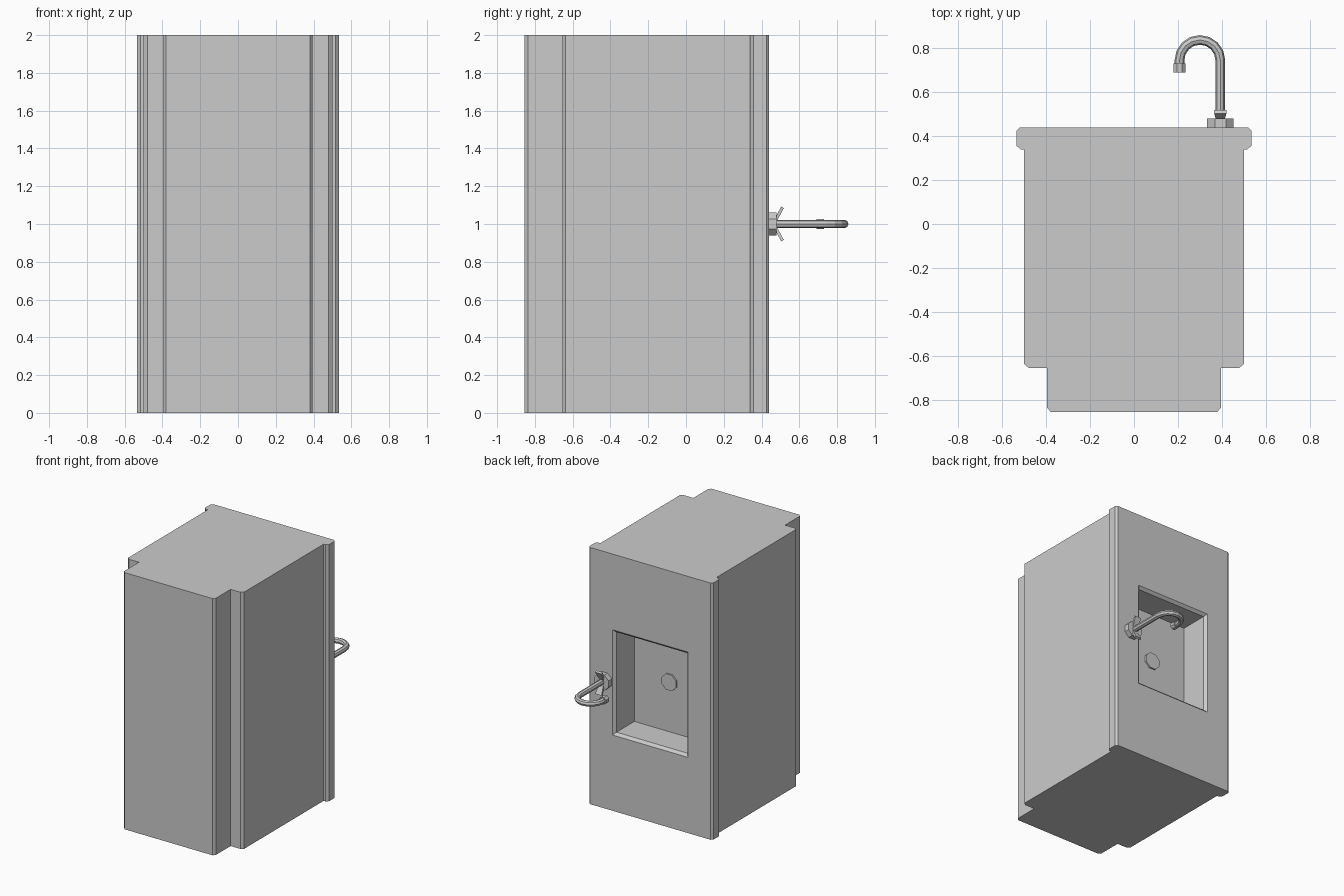
import bpy, bmesh, math
from mathutils import Matrix, Vector

if "Cube" in bpy.data.objects:
    bpy.data.objects.remove(bpy.data.objects["Cube"])


def finish(name, bm):
    bmesh.ops.recalc_face_normals(bm, faces=bm.faces)
    me = bpy.data.meshes.new(name)
    bm.to_mesh(me)
    bm.free()
    ob = bpy.data.objects.new(name, me)
    bpy.context.collection.objects.link(ob)
    return ob


def octagon(name, x, z, y0, y1, r):
    """Eight-sided disc standing along y, flats facing x and z."""
    bm = bmesh.new()
    m = (Matrix.Translation((x, (y0 + y1) / 2, z))
         @ Matrix.Rotation(math.pi / 2, 4, 'X') @ Matrix.Rotation(math.pi / 8, 4, 'Z'))
    bmesh.ops.create_cone(bm, cap_ends=True, segments=8, radius1=r, radius2=r,
                          depth=y1 - y0, matrix=m)
    return finish(name, bm)


# Cabinet: half profile (x, y) mirrored, extruded the full length along z
half = [(0.38, -0.855), (0.395, -0.837), (0.395, -0.655), (0.48, -0.655),
        (0.5, -0.638), (0.5, 0.34), (0.517, 0.34), (0.535, 0.357),
        (0.535, 0.425), (0.52, 0.44)]
outline = half + [(-x, y) for x, y in reversed(half)]
bm = bmesh.new()
base = bm.faces.new([bm.verts.new((x, y, 0)) for x, y in outline])
ext = bmesh.ops.extrude_face_region(bm, geom=[base], use_keep_orig=True)
bmesh.ops.translate(bm, vec=(0, 0, 2),
                    verts=[g for g in ext['geom'] if isinstance(g, bmesh.types.BMVert)])
bmesh.ops.recalc_face_normals(bm, faces=bm.faces)

# Basin: bevelled rim, then straight walls down to the floor
worktop = max(bm.faces, key=lambda f: f.calc_center_median().y)
for hx, hz, y in [(0.325, 0.41, 0.44), (0.305, 0.39, 0.42), (0.305, 0.39, 0.2)]:
    bmesh.ops.inset_individual(bm, faces=[worktop], thickness=0.01)
    for v in worktop.verts:
        v.co = (math.copysign(hx, v.co.x), y, 1 + math.copysign(hz, v.co.z - 1))
finish("sink_cabinet", bm)

# Drain and tap base
TAP_X = 0.393
octagon("drain", 0, 1, 0.19, 0.212, 0.067)
octagon("tap_base", TAP_X, 1, 0.43, 0.48, 0.066)

# Curved spout: octagonal tube along a hook-shaped path
R, CY = 0.093, 0.745
path = [(TAP_X, 0.46)]
path += [(TAP_X - R + R * math.cos(math.pi * i / 8), CY + R * math.sin(math.pi * i / 8))
         for i in range(9)]
path += [(TAP_X - 2 * R, 0.715)]
cu = bpy.data.curves.new("spout", 'CURVE')
cu.dimensions = '3D'
cu.bevel_depth = 0.022
cu.bevel_resolution = 2
cu.use_fill_caps = True
sp = cu.splines.new('POLY')
sp.points.add(len(path) - 1)
for p, (x, y) in zip(sp.points, path):
    p.co = (x, y, 1, 1)
sp.use_smooth = False
spout = bpy.data.objects.new("spout", cu)
bpy.context.collection.objects.link(spout)
bpy.context.view_layer.objects.active = spout
spout.select_set(True)
bpy.ops.object.convert(target='MESH')

octagon("nozzle", TAP_X - 2 * R, 1, 0.69, 0.73, 0.03)

# Two flared lever handles, tilted away from the base
for name, s in (("upper_handle", 1), ("lower_handle", -1)):
    bm = bmesh.new()
    bmesh.ops.create_cube(bm, size=1)
    a, b = Vector((TAP_X, 0.472, 1 + s * 0.015)), Vector((TAP_X, 0.511, 1 + s * 0.088))
    d = (b - a).normalized()
    n = Vector((0, -d.z, d.y))
    for v in bm.verts:
        tip = v.co.z > 0
        w = 0.056 if tip else 0.034
        v.co = (b if tip else a) + n * v.co.y * 0.016 + Vector((v.co.x * w, 0, 0))
    finish(name, bm)
